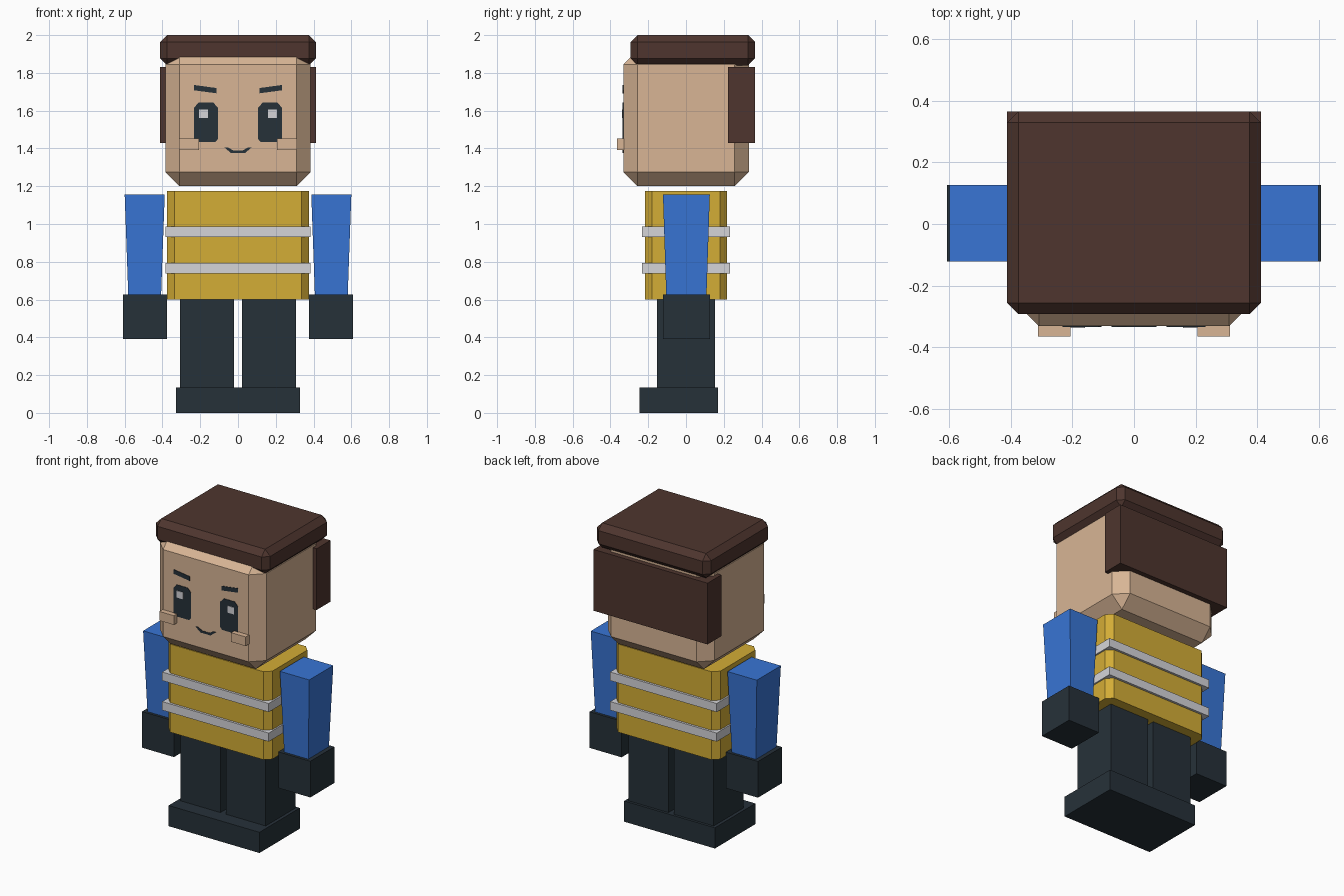
import bpy
import bmesh

cube = bpy.data.objects.get("Cube")
if cube:
    bpy.data.objects.remove(cube, do_unlink=True)


def material(name, rgb):
    """Flat material from display RGB (0-255), stored as linear values."""
    lin = [((c / 255 + 0.055) / 1.055) ** 2.4 for c in rgb]
    m = bpy.data.materials.new(name)
    m.use_nodes = True
    m.diffuse_color = (*lin, 1)
    m.node_tree.nodes["Principled BSDF"].inputs["Base Color"].default_value = (*lin, 1)
    return m


SKIN = material("skin", (216, 181, 149))
HAIR = material("brown_hair", (78, 53, 46))
VEST = material("yellow_vest", (212, 173, 54))
PALE = material("pale_grey", (213, 213, 217))
DARK = material("dark_slate", (38, 49, 57))
BLUE = material("blue_sleeve", (56, 117, 213))


def finish(bm, name, mat):
    bmesh.ops.recalc_face_normals(bm, faces=bm.faces)
    mesh = bpy.data.meshes.new(name)
    bm.to_mesh(mesh)
    bm.free()
    mesh.materials.append(mat)
    obj = bpy.data.objects.new(name, mesh)
    bpy.context.collection.objects.link(obj)
    return obj


def box(name, mat, x, y, z, bevel=0, upright_only=False, taper=None):
    """Box from (low, high) ranges; taper scales the bottom face about its centre."""
    bm = bmesh.new()
    bmesh.ops.create_cube(bm, size=1)
    for v in bm.verts:
        kx, ky = taper if taper and v.co.z < 0 else (1, 1)
        v.co.x = sum(x) / 2 + v.co.x * (x[1] - x[0]) * kx
        v.co.y = sum(y) / 2 + v.co.y * (y[1] - y[0]) * ky
        v.co.z = z[0] if v.co.z < 0 else z[1]
    if bevel:
        edges = [e for e in bm.edges
                 if not upright_only or abs(e.verts[0].co.z - e.verts[1].co.z) > 0.01]
        bmesh.ops.bevel(bm, geom=edges, offset=bevel, segments=1, affect='EDGES')
    return finish(bm, name, mat)


def plate(name, mat, outline, front, side=1):
    """Thin plate on the face, cut from an outline in x and z."""
    bm = bmesh.new()
    face = bm.faces.new([bm.verts.new((side * x, front, z)) for x, z in outline])
    out = bmesh.ops.extrude_face_region(bm, geom=[face])
    for v in out["geom"]:
        if isinstance(v, bmesh.types.BMVert):
            v.co.y += 0.006
    return finish(bm, name, mat)


def span(side, a, b):
    return tuple(sorted((side * a, side * b)))


# Head and hair
box("head", SKIN, (-.385, .385), (-.332, .333), (1.2, 1.92), bevel=.076)
box("hair_cap", HAIR, (-.412, .412), (-.293, .366), (1.84, 2.0), bevel=.037)
box("hair_back", HAIR, (-.412, .412), (.223, .366), (1.43, 1.83))

# Torso with reflective bands
box("torso", VEST, (-.375, .375), (-.218, .218), (.6, 1.175), bevel=.038, upright_only=True)
for label, z in (("upper", .93), ("lower", .737)):
    box(label + "_band", PALE, (-.385, .385), (-.233, .233), (z, z + .056))

# Shared shoe block
box("shoes", DARK, (-.328, .328), (-.247, .17), (0, .135))

# Paired parts
eye = [(.12, 1.435), (.22, 1.435), (.233, 1.45), (.233, 1.615),
       (.21, 1.642), (.13, 1.642), (.106, 1.615), (.106, 1.45)]
brow = [(.115, 1.692), (.233, 1.708), (.233, 1.736), (.115, 1.72)]
for label, s in (("left", 1), ("right", -1)):
    box(label + "_leg", DARK, span(s, .02, .307), (-.153, .153), (.135, .6))
    box(label + "_arm", BLUE, span(s, .388, .6), (-.122, .126), (.625, 1.155), taper=(.82, .86))
    box(label + "_hand", DARK, span(s, .377, .608), (-.122, .126), (.39, .626))
    box(label + "_cheek", SKIN, span(s, .207, .312), (-.366, -.32), (1.392, 1.452))
    plate(label + "_eye", DARK, eye, -.335, s)
    plate(label + "_eyebrow", DARK, brow, -.335, s)
    plate(label + "_eye_glint", PALE,
          [(.159, 1.56), (.206, 1.56), (.206, 1.605), (.159, 1.605)], -.338, s)

# Smile
half = [(.025, 1.39), (.055, 1.406), (.073, 1.406), (.037, 1.376)]
plate("mouth", DARK, half + [(-x, z) for x, z in reversed(half)], -.335)
